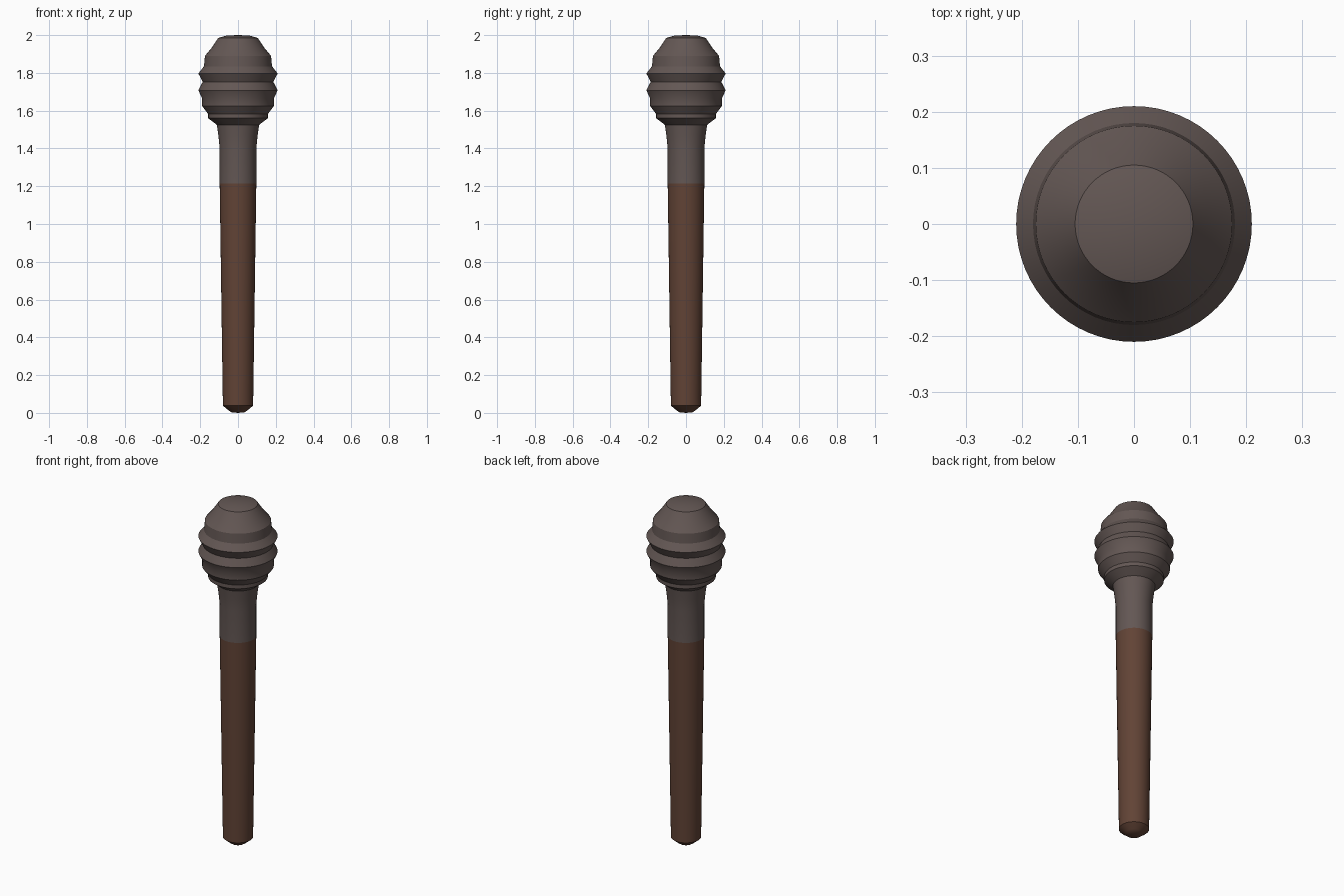
import bpy, bmesh, math

if "Cube" in bpy.data.objects:
    bpy.data.objects.remove(bpy.data.objects["Cube"])

SEGMENTS = 64


def material(name, rgb):
    m = bpy.data.materials.new(name)
    m.diffuse_color = (*rgb, 1)
    m.use_nodes = True
    m.node_tree.nodes["Principled BSDF"].inputs["Base Color"].default_value = m.diffuse_color
    return m


def lathe(name, profile, mat):
    """Revolve (radius, z) points around the z axis, smooth with sharp ridges."""
    bm = bmesh.new()
    verts = [bm.verts.new((r, 0, z)) for r, z in profile]
    edges = [bm.edges.new(pair) for pair in zip(verts, verts[1:])]
    bmesh.ops.spin(bm, geom=verts + edges, cent=(0, 0, 0), axis=(0, 0, 1),
                   angle=math.tau, steps=SEGMENTS, use_duplicate=False)
    bmesh.ops.remove_doubles(bm, verts=bm.verts, dist=1e-5)
    bmesh.ops.recalc_face_normals(bm, faces=bm.faces)
    mesh = bpy.data.meshes.new(name)
    bm.to_mesh(mesh)
    bm.free()
    mesh.materials.append(mat)
    obj = bpy.data.objects.new(name, mesh)
    bpy.context.collection.objects.link(obj)
    bpy.ops.object.select_all(action='DESELECT')
    obj.select_set(True)
    bpy.context.view_layer.objects.active = obj
    bpy.ops.object.shade_smooth_by_angle(angle=math.radians(30))
    return obj


iron = material("dark_iron", (0.125, 0.095, 0.088))
wood = material("brown_wood", (0.120, 0.056, 0.036))

# Tapered wooden handle with a bevelled butt
lathe("handle", [(0, 0.0), (0.035, 0.003), (0.048, 0.012), (0.08, 0.038),
                 (0.086, 0.45), (0.091, 0.80), (0.097, 1.215)], wood)

# Metal collar, ribbed head and flat cap in one turned piece
lathe("ribbed_head", [
    (0.097, 1.215), (0.097, 1.40), (0.104, 1.47), (0.112, 1.525),   # collar
    (0.158, 1.56), (0.158, 1.582), (0.19, 1.625), (0.19, 1.665),    # lower ribs
    (0.21, 1.708), (0.187, 1.752), (0.21, 1.797), (0.18, 1.835),    # wide ribs
    (0.175, 1.89), (0.14, 1.932), (0.105, 1.985),                   # shoulder
    (0.06, 1.998), (0, 2.0)], iron)                                 # cap
